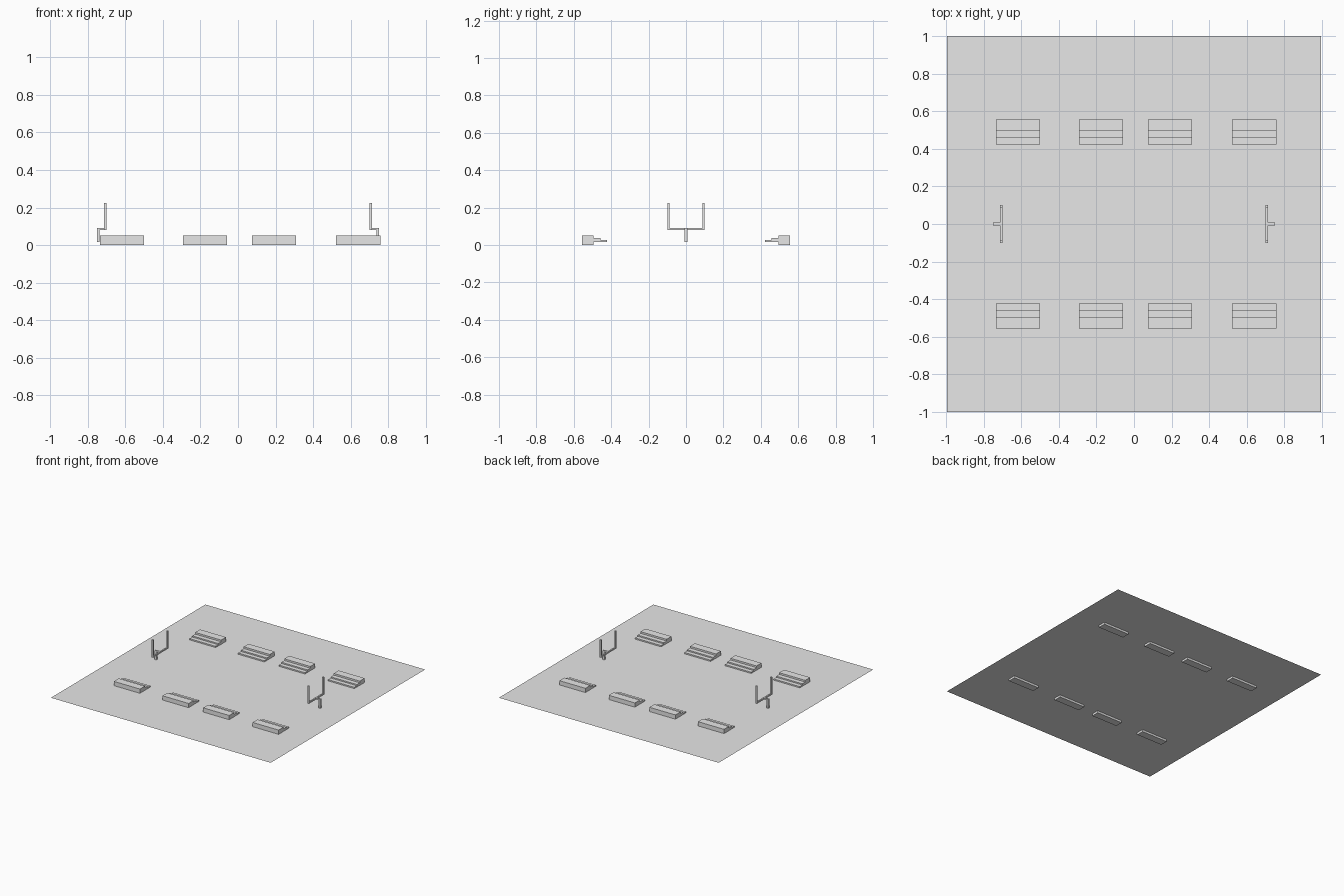
import bpy
import bmesh

if "Cube" in bpy.data.objects:
    bpy.data.objects.remove(bpy.data.objects["Cube"], do_unlink=True)

# Single plain grey
grey = bpy.data.materials.new("plain_grey")
grey.use_nodes = True
colour = (0.8, 0.8, 0.8, 1)
grey.diffuse_color = colour
grey.node_tree.nodes["Principled BSDF"].inputs["Base Color"].default_value = colour

GROUND = 0.017


def make_object(name, bm):
    bmesh.ops.recalc_face_normals(bm, faces=bm.faces)
    mesh = bpy.data.meshes.new(name)
    bm.to_mesh(mesh)
    bm.free()
    mesh.materials.append(grey)
    obj = bpy.data.objects.new(name, mesh)
    bpy.context.collection.objects.link(obj)
    return obj


def add_box(bm, xs, ys, zs):
    """Box between the given pairs of limits."""
    verts = bmesh.ops.create_cube(bm, size=1)["verts"]
    for v in verts:
        v.co = [lim[0] + (c + 0.5) * (lim[1] - lim[0])
                for lim, c in zip((xs, ys, zs), v.co)]


def span(side, a, b):
    return sorted((side * a, side * b))


# Flat field sheet
bm = bmesh.new()
bmesh.ops.create_grid(bm, x_segments=1, y_segments=1, size=1)
for v in bm.verts:
    v.co = (v.co.x * 0.996, v.co.y, GROUND)
make_object("field", bm)

# Stepped bleachers, four along each long side, facing the middle
base = GROUND + 0.0005
tiers = [(0.494, 0.557, 0, 0.052), (0.457, 0.494, base, 0.038), (0.423, 0.457, base, 0.028)]
for side, label in ((-1, "front"), (1, "back")):
    for i, x in enumerate((-0.617, -0.176, 0.192, 0.64)):
        bm = bmesh.new()
        for inner, outer, low, high in tiers:
            add_box(bm, (x - 0.118, x + 0.118), span(side, inner, outer), (low, high))
        make_object(f"{label}_bleacher_{i + 1}", bm)

# Goal posts: stem, arm, crossbar and two uprights at each end
for side, label in ((-1, "right"), (1, "left")):
    bm = bmesh.new()
    add_box(bm, span(side, 0.736, 0.75), (-0.007, 0.007), (GROUND, 0.092))
    add_box(bm, span(side, 0.712, 0.736), (-0.007, 0.007), (0.08, 0.092))
    bar = span(side, 0.701, 0.712)
    add_box(bm, bar, (-0.1, 0.1), (0.08, 0.092))
    for y in (-0.094, 0.094):
        add_box(bm, bar, (y - 0.006, y + 0.006), (0.092, 0.225))
    make_object(f"{label}_goal_post", bm)
